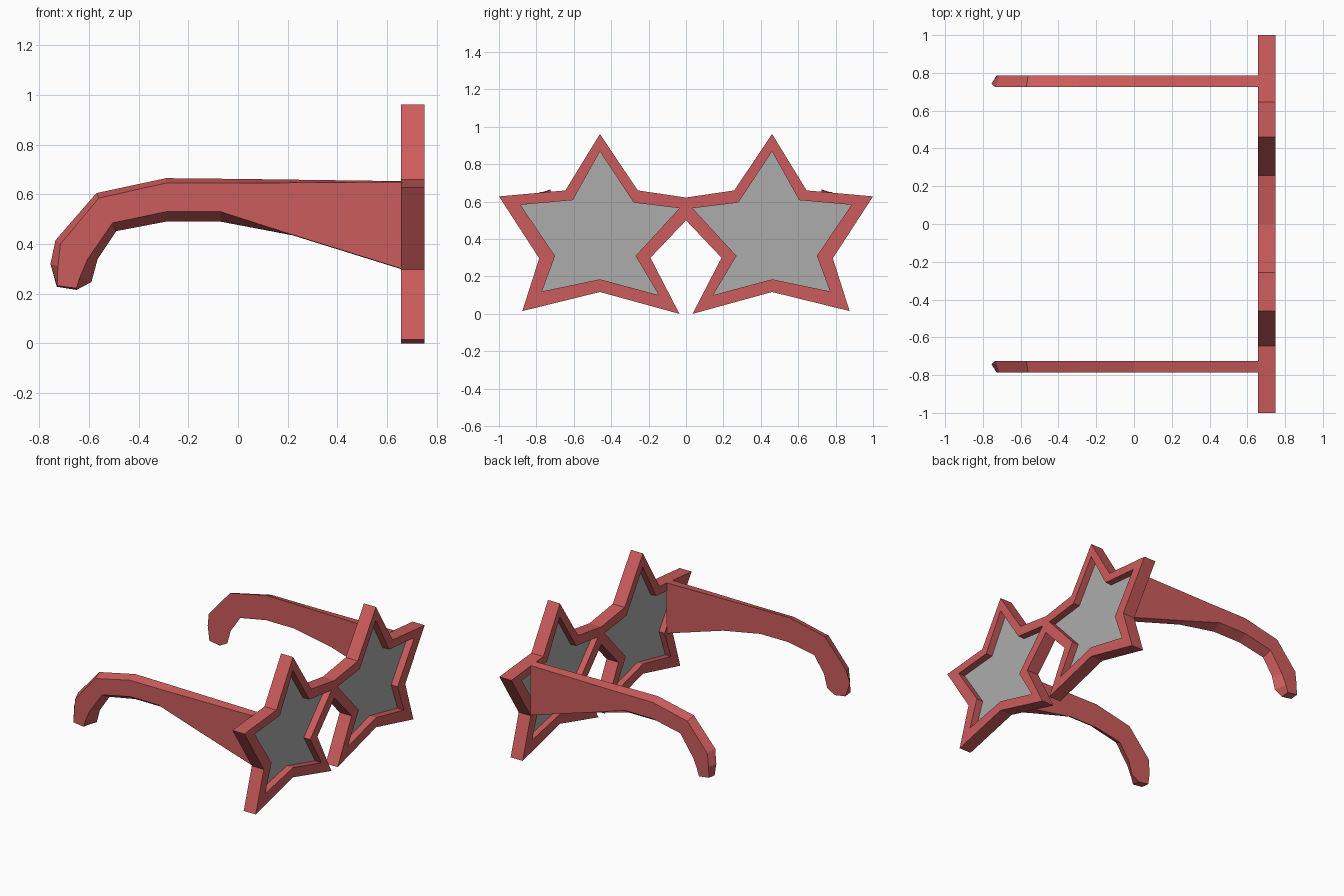
import bpy, bmesh

if "Cube" in bpy.data.objects:
    bpy.data.objects.remove(bpy.data.objects["Cube"])


def material(name, r, g, b):
    mat = bpy.data.materials.new(name)
    mat.diffuse_color = (r, g, b, 1)
    mat.use_nodes = True
    mat.node_tree.nodes["Principled BSDF"].inputs["Base Color"].default_value = mat.diffuse_color
    return mat


red = material("red_plastic", .607, .107, .107)
tint = material("grey_tint", .305 + .11, .415, .415)


def make(name, loops, faces, mat):
    """Mesh from point loops and index faces, mirrored across y = 0."""
    bm = bmesh.new()
    vs = [[bm.verts.new(p) for p in loop] for loop in loops]
    for f in faces:
        bm.faces.new([vs[a][i] for a, i in f])
    bmesh.ops.remove_doubles(bm, verts=bm.verts[:], dist=1e-5)
    bmesh.ops.recalc_face_normals(bm, faces=bm.faces[:])
    me = bpy.data.meshes.new(name)
    bm.to_mesh(me)
    bm.free()
    ob = bpy.data.objects.new(name, me)
    bpy.context.collection.objects.link(ob)
    me.materials.append(mat)
    mod = ob.modifiers.new("mirror", 'MIRROR')
    mod.use_axis = (False, True, False)
    mod.use_clip = True
    return ob


def strip(a, b, n, skip=()):
    """Quads joining two loops of n points."""
    return [[(a, i), (a, (i + 1) % n), (b, (i + 1) % n), (b, i)]
            for i in range(n) if i not in skip]


# Star frame, half with the bridge ending at y = 0 (y, z)
outer = [(0, .50), (-.19, .30), (-.035, 0), (-.46, .117), (-.875, .015), (-.785, .297),
         (-1, .628), (-.645, .66), (-.46, .962), (-.258, .66), (0, .622)]
inner = [(-.035, .565), (-.27, .31), (-.145, .10), (-.46, .185), (-.77, .12), (-.70, .31),
         (-.885, .583), (-.605, .608), (-.46, .868), (-.28, .595), (-.035, .565)]
XB, XF, XL = .657, .75, .70
loops = [[(x, y, z) for y, z in pts] for x in (XB, XF) for pts in (outer, inner)]
n = len(outer)
open_end = (n - 1,)
faces = strip(0, 2, n, open_end) + strip(1, 3, n, open_end)
for o, i in ((0, 1), (2, 3)):
    faces += strip(o, i, n, open_end)
    faces.append([(o, n - 1), (o, 0), (i, 0)])
make("star_frame", loops, faces, red)

# Lenses, thin sheets set in the middle of the frame
lens = [(XL, y, z) for y, z in inner[:-1]]
make("star_lenses", [lens], [[(0, i) for i in range(len(lens))]], tint)

# Temple arms: wide profile on the inner side, narrower on the outer side (x, z)
arm_in = [(.66, .653), (0, .662), (-.29, .665), (-.57, .605), (-.735, .415), (-.755, .32),
          (-.73, .228), (-.65, .215), (-.59, .247), (-.565, .34), (-.49, .452),
          (-.29, .49), (-.07, .49), (.22, .435), (.66, .298)]
arm_out = [(.66, .65), (0, .645), (-.29, .645), (-.56, .585), (-.715, .40), (-.725, .31),
           (-.728, .232), (-.65, .222), (-.635, .27), (-.605, .34), (-.505, .485),
           (-.29, .53), (-.07, .53), (.22, .437), (.66, .30)]
m = len(arm_in)
loops = [[(x, -.742 if x < -.74 else -.725, z) for x, z in arm_in],
         [(x, -.785, z) for x, z in arm_out]]
make("temple_arms", loops,
     strip(0, 1, m) + [[(k, i) for i in range(m)] for k in (0, 1)], red)
